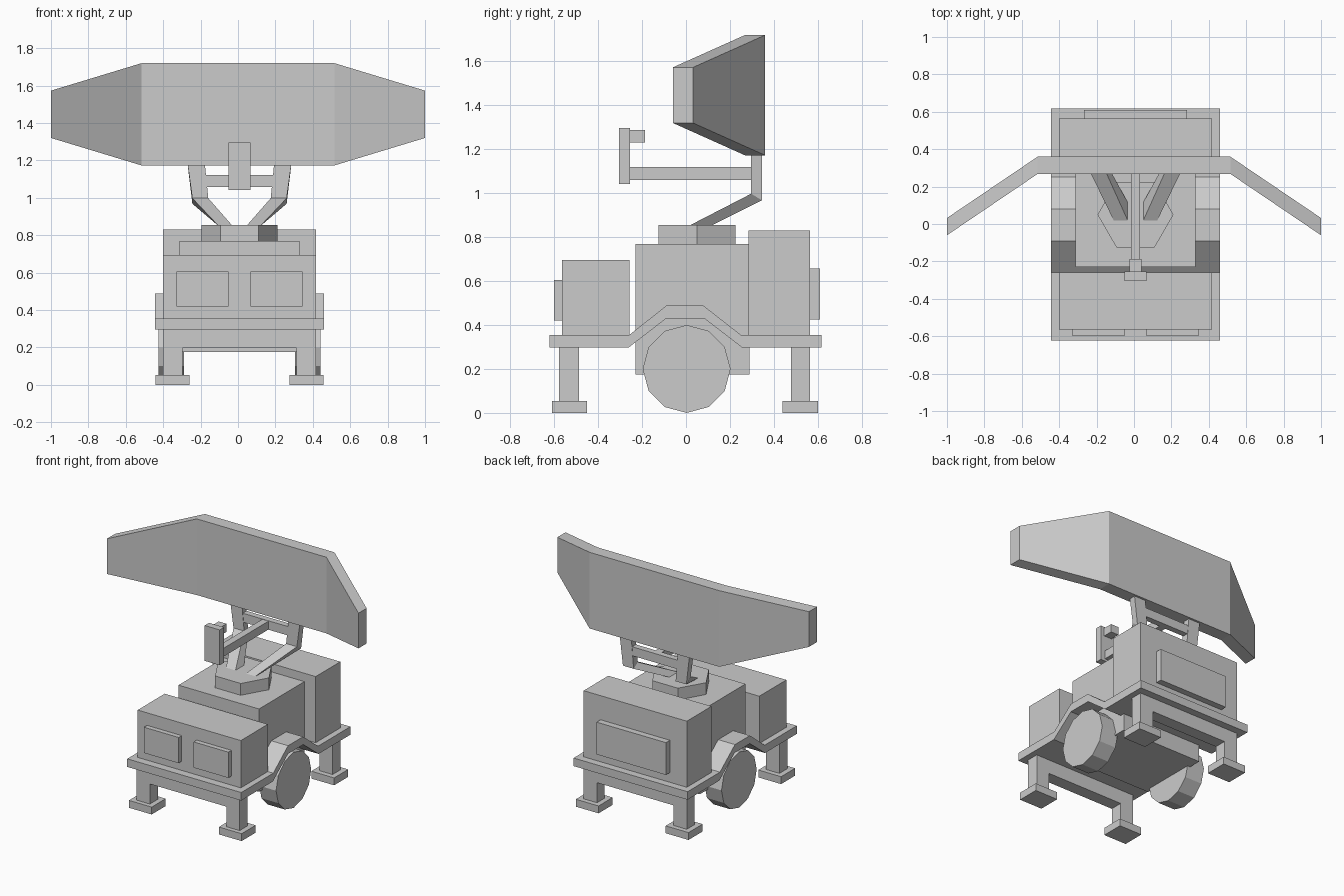
import bpy, bmesh, math

if "Cube" in bpy.data.objects:
    bpy.data.objects.remove(bpy.data.objects["Cube"])

CX = 0.008  # centre line of the trailer


def finish(name, bm):
    bmesh.ops.recalc_face_normals(bm, faces=bm.faces)
    mesh = bpy.data.meshes.new(name)
    bm.to_mesh(mesh)
    bm.free()
    ob = bpy.data.objects.new(name, mesh)
    bpy.context.collection.objects.link(ob)
    return ob


def loft(name, sections):
    """Join equal-length rings of points and cap both ends."""
    bm = bmesh.new()
    rings = [[bm.verts.new(p) for p in s] for s in sections]
    n = len(rings[0])
    for a, b in zip(rings, rings[1:]):
        for i in range(n):
            j = (i + 1) % n
            bm.faces.new((a[i], a[j], b[j], b[i]))
    bm.faces.new(rings[0])
    bm.faces.new(rings[-1])
    return finish(name, bm)


def box(name, x, y, z):
    return loft(name, [[(x[0], y[0], h), (x[1], y[0], h), (x[1], y[1], h), (x[0], y[1], h)] for h in z])


def sym(half):
    return (CX - half, CX + half)


def ngon(n, r, u, v):
    return [(u + r * math.cos(2 * math.pi * i / n), v + r * math.sin(2 * math.pi * i / n)) for i in range(n)]


# Trailer housings
box("centre_housing", sym(0.32), (-0.23, 0.288), (0.175, 0.77))
box("front_cabinet", sym(0.41), (-0.565, -0.258), (0.34, 0.695))
box("rear_cabinet", sym(0.41), (0.285, 0.565), (0.34, 0.83))
box("rear_panel", sym(0.276), (0.56, 0.61), (0.425, 0.657))

# Deck bent over the wheels
bottom = [(-0.622, 0.297), (-0.262, 0.297), (-0.09, 0.43), (0.083, 0.43), (0.256, 0.297), (0.618, 0.297)]
top = [(0.618, 0.355), (0.25, 0.355), (0.08, 0.488), (-0.09, 0.488), (-0.258, 0.355), (-0.622, 0.355)]
loft("deck", [[(x, y, z) for y, z in bottom + top] for x in sym(0.453)])

# Stabiliser frames: two legs joined by a bar under the deck
outline = [(-0.41, 0.04), (-0.304, 0.04), (-0.304, 0.197), (0.304, 0.197),
           (0.304, 0.04), (0.41, 0.04), (0.41, 0.31), (-0.41, 0.31)]
for name, ys, feet in (("front", (-0.578, -0.487), (-0.61, -0.451)),
                       ("rear", (0.477, 0.565), (0.44, 0.60))):
    loft(name + "_leg_frame", [[(CX + x, y, z) for x, z in outline] for y in ys])
    for side in (-1, 1):
        box(name + "_foot", sorted((CX + side * 0.267, CX + side * 0.448)), feet, (0, 0.053))

# Wheels, front panels and dish arms, one per side
for side in (-1, 1):
    loft("wheel", [[(CX + side * x, y, z) for y, z in ngon(12, 0.2, 0.003, 0.2)] for x in (0.298, 0.432)])
    box("front_panel", sorted((CX + side * 0.06, CX + side * 0.336)), (-0.60, -0.56), (0.42, 0.605))
    arm = [(0.033, 0.107, 0.0, 0.845, 0.10, 0.845),
           (0.167, 0.252, 0.297, 0.998, 0.345, 0.968),
           (0.187, 0.28, 0.297, 1.2, 0.345, 1.2)]
    loft("dish_arm", [[(CX + side * a, yf, zf), (CX + side * b, yf, zf),
                       (CX + side * b, yb, zb), (CX + side * a, yb, zb)]
                      for a, b, yf, zf, yb, zb in arm])

# Turntable
loft("turntable", [[(x, y, z) for x, y in ngon(6, 0.203, CX, 0.05)] for z in (0.76, 0.855)])

# Feed boom
box("arm_crossbar", sym(0.19), (0.30, 0.343), (1.058, 1.122))
box("feed_boom", sym(0.025), (-0.26, 0.32), (1.06, 1.12))
box("feed_plate", sym(0.06), (-0.305, -0.255), (1.043, 1.297))
box("feed_horn", sym(0.031), (-0.26, -0.186), (1.23, 1.288))

# Folded dish reflector
stations = [(-1, -0.06, 1.32, 1.573), (-0.515, 0.268, 1.173, 1.72),
            (0.515, 0.268, 1.173, 1.72), (1, -0.06, 1.32, 1.573)]
loft("dish_reflector", [[(x, y, lo), (x, y + 0.092, lo), (x, y + 0.092, hi), (x, y, hi)]
                        for x, y, lo, hi in stations])
